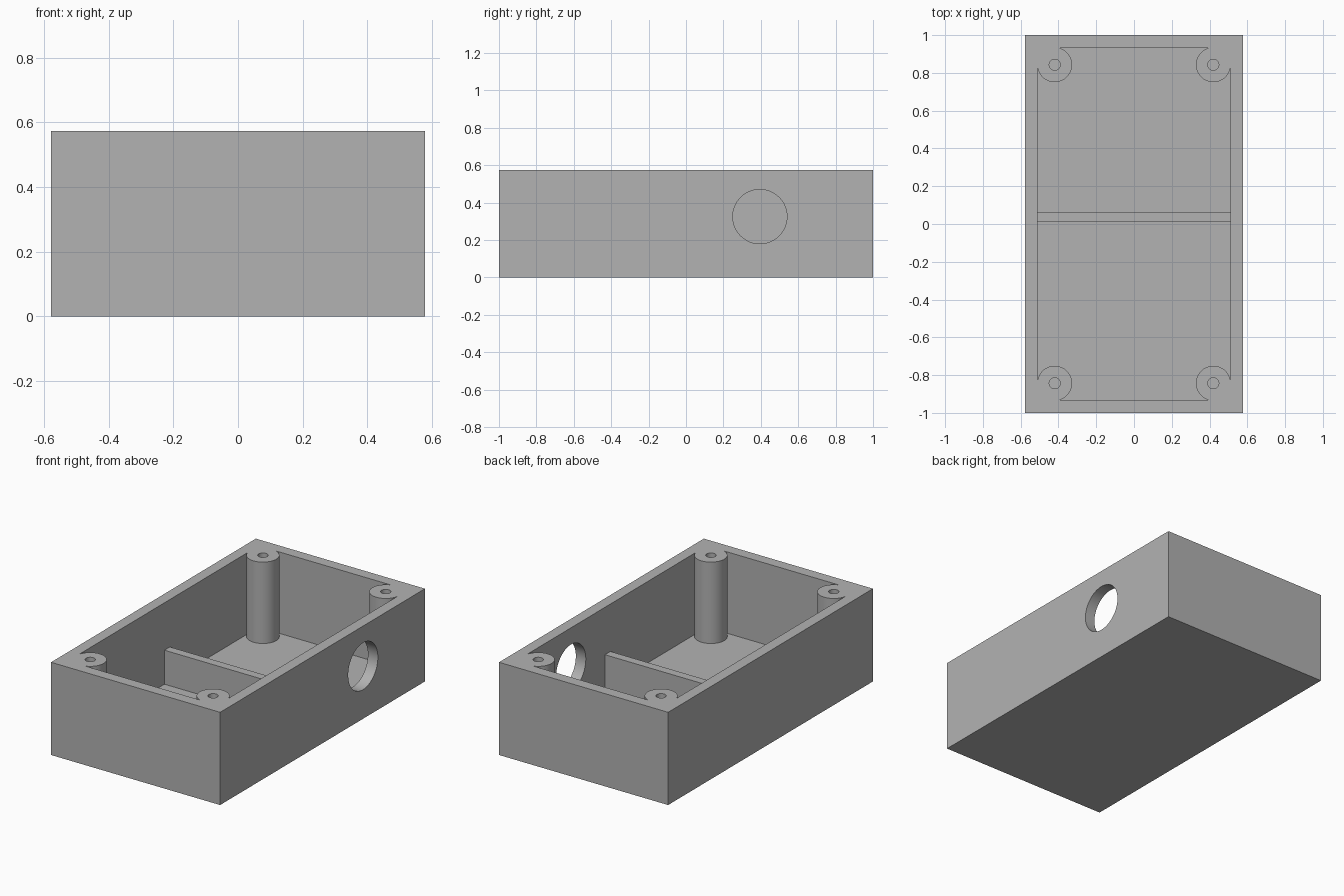
import bpy
from mathutils import Matrix

default = bpy.data.objects.get("Cube")
if default:
    bpy.data.objects.remove(default, do_unlink=True)

# Main dimensions
HALF_X, HALF_Y, HEIGHT = 0.578, 1.0, 0.573
IN_X, IN_Y, FLOOR = 0.51, 0.931, 0.07
POST_X, POST_Y, POST_R, PILOT_R = 0.42, 0.843, 0.092, 0.029

grey = bpy.data.materials.new("plain grey")
grey.use_nodes = True
grey.diffuse_color = (0.448, 0.448, 0.448, 1)
grey.node_tree.nodes["Principled BSDF"].inputs["Base Color"].default_value = grey.diffuse_color


def box(name, low, high):
    """Box spanning two opposite corners."""
    bpy.ops.mesh.primitive_cube_add(size=1)
    ob = bpy.context.object
    ob.name = name
    size = [b - a for a, b in zip(low, high)]
    middle = [(a + b) / 2 for a, b in zip(low, high)]
    ob.data.transform(Matrix.Translation(middle) @ Matrix.Diagonal((*size, 1)))
    ob.data.materials.append(grey)
    return ob


def rod(name, radius, depth, centre, rotation=(0, 0, 0)):
    bpy.ops.mesh.primitive_cylinder_add(vertices=64, radius=radius, depth=depth,
                                        location=centre, rotation=rotation)
    ob = bpy.context.object
    ob.name = name
    ob.data.materials.append(grey)
    return ob


def cut(target, cutter):
    """Subtract the cutter from the target, then discard it."""
    mod = target.modifiers.new("cut", 'BOOLEAN')
    mod.operation, mod.solver, mod.object = 'DIFFERENCE', 'EXACT', cutter
    bpy.context.view_layer.objects.active = target
    bpy.ops.object.modifier_apply(modifier=mod.name)
    bpy.data.objects.remove(cutter, do_unlink=True)


corners = [(sx, sy) for sx in (-1, 1) for sy in (-1, 1)]

# Cavity shape, leaving a round post merged into each corner
cavity = box("cavity", (-IN_X, -IN_Y, FLOOR), (IN_X, IN_Y, 0.8))
for sx, sy in corners:
    x, y = sx * POST_X, sy * POST_Y
    far_x, far_y = sx * 0.7, sy * 1.1
    cut(cavity, box("corner_fill", (min(x, far_x), min(y, far_y), -0.2),
                    (max(x, far_x), max(y, far_y), 1)))
    cut(cavity, rod("post", POST_R, 1.2, (x, y, 0.4)))

# Open-topped case
case = box("case", (-HALF_X, -HALF_Y, 0), (HALF_X, HALF_Y, HEIGHT))
cut(case, cavity)

# Blind screw holes down the posts
for sx, sy in corners:
    cut(case, rod("screw_hole", PILOT_R, 0.6,
                  (sx * POST_X, sy * POST_Y, FLOOR + 0.3)))

# Round cable port through the left wall
cut(case, rod("cable_port", 0.145, 0.3, (HALF_X, 0.395, 0.325), (0, 1.5708, 0)))

# Low divider across the floor
divider = box("divider", (-IN_X - 0.01, 0.01, FLOOR - 0.01), (IN_X + 0.01, 0.063, 0.28))

bpy.ops.object.select_all(action='DESELECT')
case.select_set(True)
bpy.context.view_layer.objects.active = case
bpy.ops.object.shade_smooth_by_angle(angle=0.5)
